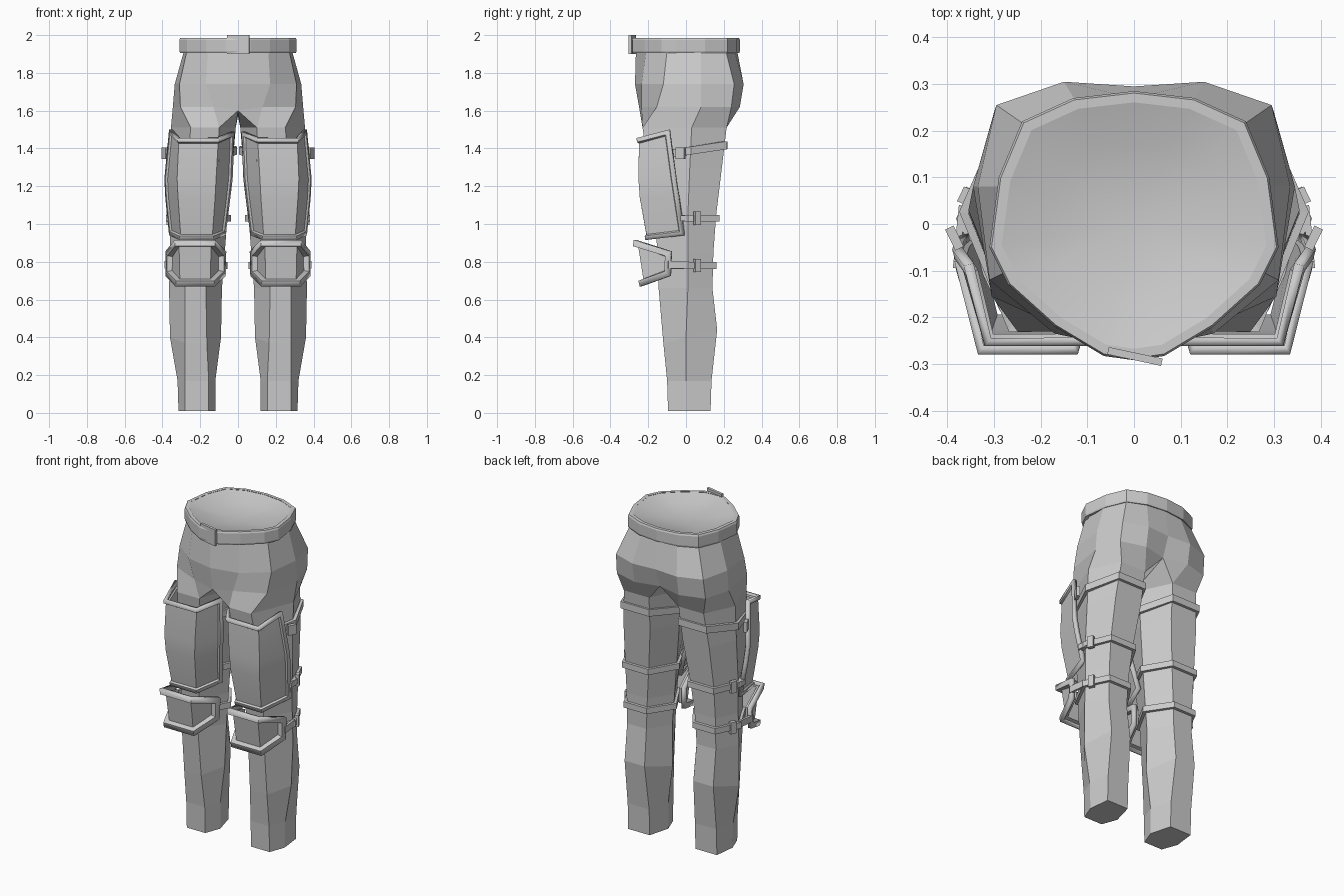
import bpy, bmesh, math
from mathutils import Vector

if "Cube" in bpy.data.objects:
    bpy.data.objects.remove(bpy.data.objects["Cube"])

grey = bpy.data.materials.new("grey")
grey.diffuse_color = (0.6, 0.6, 0.6, 1)
grey.use_nodes = True
grey.node_tree.nodes["Principled BSDF"].inputs["Base Color"].default_value = grey.diffuse_color


def finish(bm, name, mirror=False, smooth=None, fix=True):
    if fix:
        bmesh.ops.recalc_face_normals(bm, faces=bm.faces)
    me = bpy.data.meshes.new(name)
    bm.to_mesh(me)
    bm.free()
    me.materials.append(grey)
    ob = bpy.data.objects.new(name, me)
    bpy.context.collection.objects.link(ob)
    if mirror:
        m = ob.modifiers.new("mirror", 'MIRROR')
        m.use_clip = True
        m.merge_threshold = 0.0005
    if smooth:
        bpy.context.view_layer.objects.active = ob
        ob.select_set(True)
        bpy.ops.object.shade_smooth_by_angle(angle=math.radians(smooth))
        ob.select_set(False)
    return ob


def skin(bm, a, b, closed=True):
    n = len(a)
    for i in range(n if closed else n - 1):
        j = (i + 1) % n
        bm.faces.new((a[i], a[j], b[j], b[i]))


# Leg rings: z, inner x, front inner x, front outer x, outer x, front y, side y, back y
LEG = [(0.01, .12, .155, .28, .315, -.095, 0, .13),
       (0.17, .12, .155, .28, .32, -.10, 0, .135),
       (0.40, .09, .165, .28, .36, -.12, 0, .165),
       (0.66, .085, .17, .28, .365, -.145, .01, .14),
       (0.85, .07, .16, .28, .36, -.15, .01, .145),
       (1.05, .055, .14, .28, .36, -.17, .01, .16),
       (1.30, .03, .11, .27, .355, -.20, .02, .19),
       (1.51, .012, .10, .25, .355, -.23, .03, .215)]


def section(z):
    """Six leg corners at a height, interpolated between rings."""
    for a, b in zip(LEG, LEG[1:]):
        if z <= b[0]:
            break
    t = (z - a[0]) / (b[0] - a[0])
    _, xi, fi, fo, xo, yf, ys, yb = [p + (q - p) * t for p, q in zip(a, b)]
    return [Vector(p) for p in ((xi, ys, z), (fi, yf, z), (fo, yf, z),
                                (xo, ys, z), (fo + .02, yb, z), (fi, yb, z))]


# Trousers: one leg and half the hips, mirrored
bm = bmesh.new()
rings = []
for row in LEG:
    pts = section(row[0])
    if row[0] == 0.40:          # calf bulge sits higher at the back
        for p in pts:
            p.z += p.y * 0.25
    rings.append([bm.verts.new(p) for p in pts])
for a, b in zip(rings, rings[1:]):
    skin(bm, a, b)
bm.faces.new(rings[0])
HIPS = [(1.62, [(0, -.245), (.13, -.235), (.305, -.155), (.345, .08), (.30, .24), (.15, .285), (0, .25)]),
        (1.74, [(0, -.27), (.17, -.235), (.31, -.12), (.335, .08), (.295, .255), (.15, .305), (0, .295)]),
        (1.92, [(0, -.265), (.16, -.21), (.27, -.10), (.285, .08), (.23, .21), (.12, .255), (0, .27)])]
hips = [[bm.verts.new((x, y, z)) for x, y in pts] for z, pts in HIPS]
hips[0][0].co.z = 1.60
for a, b in zip(hips, hips[1:]):
    skin(bm, a, b, False)
top = rings[-1]
skin(bm, top[1:], hips[0][1:6], False)
mid = bm.verts.new((0, 0, 1.57))
bm.faces.new((hips[0][0], hips[0][1], top[1]))
bm.faces.new((hips[0][0], top[1], top[0], mid))
bm.faces.new((hips[0][6], hips[0][5], top[5]))
bm.faces.new((hips[0][6], top[5], top[0], mid))
finish(bm, "trousers", True)

# Belt with a shallow dished cap inside
HALF = [(0, -.292), (.065, -.283), (.17, -.22), (.27, -.13), (.31, -.05),
        (.29, .10), (.24, .22), (.13, .27), (0, .285)]
OUTLINE = HALF + [(-x, y) for x, y in HALF[-2:0:-1]]


def outline(bm, s, z):
    return [bm.verts.new((x * s, y * s, z)) for x, y in OUTLINE]


bm = bmesh.new()
loops = [outline(bm, s, z) for s, z in
         ((.92, 1.91), (.99, 1.905), (1, 1.915), (1, 1.975), (.985, 1.985), (.915, 1.985))]
for a, b in zip(loops, loops[1:]):
    skin(bm, a, b)
finish(bm, "belt")

bm = bmesh.new()
loops = [outline(bm, s, z) for s, z in ((.92, 1.983), (.6, 1.955), (.3, 1.941))]
for a, b in zip(loops, loops[1:]):
    skin(bm, a, b)
c = bm.verts.new((0, 0, 1.936))
for i, v in enumerate(loops[-1]):
    bm.faces.new((v, loops[-1][(i + 1) % len(OUTLINE)], c))
finish(bm, "waist_cap", smooth=60)


def box(name, loc, size, turn=0, mirror=False):
    bm = bmesh.new()
    bmesh.ops.create_cube(bm, size=1)
    ca, sa = math.cos(turn), math.sin(turn)
    for v in bm.verts:
        x, y, z = (v.co[i] * size[i] for i in range(3))
        v.co = Vector((x * ca - y * sa, x * sa + y * ca, z)) + Vector(loc)
    return finish(bm, name, mirror)


box("belt_buckle", (.002, -.284, 1.95), (.118, .016, .10), -.21)


def plate(name, rows, rim, step, smooth):
    """Wrapped armour plate with a raised rim; rows run bottom to top, outer to inner."""
    bm = bmesh.new()
    grid = [[bm.verts.new(p) for p in r] for r in rows]
    for a, b in zip(grid, grid[1:]):
        skin(bm, a, b, False)
    bm.normal_update()
    if sum(f.normal.y for f in bm.faces) > 0:
        bmesh.ops.reverse_faces(bm, faces=bm.faces)
    bm.normal_update()
    panel = bm.faces[:]
    bmesh.ops.inset_region(bm, faces=panel, thickness=rim, use_boundary=True, use_even_offset=True)
    bmesh.ops.inset_region(bm, faces=panel, thickness=.006, depth=-step, use_boundary=True, use_even_offset=True)
    ob = finish(bm, name, True, smooth, False)
    s = ob.modifiers.new("thickness", 'SOLIDIFY')
    s.thickness = .022
    s.offset = -1
    return ob


# Thigh plates
plate("thigh_plate", [
    [(.365, -.01, .94), (.31, -.215, .915), (.13, -.215, .915), (.065, -.05, .94)],
    [(.385, -.04, 1.14), (.325, -.255, 1.14), (.115, -.255, 1.14), (.04, -.09, 1.14)],
    [(.39, -.055, 1.24), (.33, -.262, 1.24), (.11, -.262, 1.24), (.028, -.10, 1.24)],
    [(.365, -.09, 1.50), (.32, -.262, 1.455), (.10, -.262, 1.455), (.018, -.12, 1.49)]],
    .022, .010, 50)

# Knee plates
plate("knee_plate", [
    [(.385, -.085, .725), (.33, -.245, .668), (.125, -.245, .668), (.065, -.085, .725)],
    [(.385, -.08, .855), (.335, -.278, .915), (.12, -.278, .915), (.062, -.08, .855)]],
    .032, .028, 25)


# Straps around the legs
def strap(name, z, height, tilt):
    bm = bmesh.new()
    base = section(z)
    mid = sum(base, Vector()) / 6
    rows = []
    for off, dz in ((.0, -.5), (.02, -.5), (.02, .5), (.0, .5)):
        row = []
        for p in base:
            d = p - mid
            q = p + d.normalized() * off
            if p is base[0]:
                q.x = max(q.x, .006)
            q.z += dz * height + p.y * tilt
            row.append(bm.verts.new(q))
        rows.append(row)
    for i in range(4):
        skin(bm, rows[i], rows[(i + 1) % 4])
    finish(bm, name, True)


strap("upper_strap", 1.385, .042, .16)
strap("middle_strap", 1.03, .036, 0)
strap("knee_strap", .78, .036, 0)

# Strap buckles and the tabs that join straps to the plates
box("upper_buckle", (.385, -.03, 1.375), (.02, .05, .06), -.45, True)
box("middle_buckle", (.362, .06, 1.03), (.022, .035, .07), .45, True)
box("knee_buckle", (.358, .06, .78), (.022, .035, .07), .45, True)
box("middle_tab", (.372, .005, 1.03), (.014, .07, .03), .1, True)
box("knee_tab", (.375, -.04, .785), (.014, .11, .04), .12, True)
